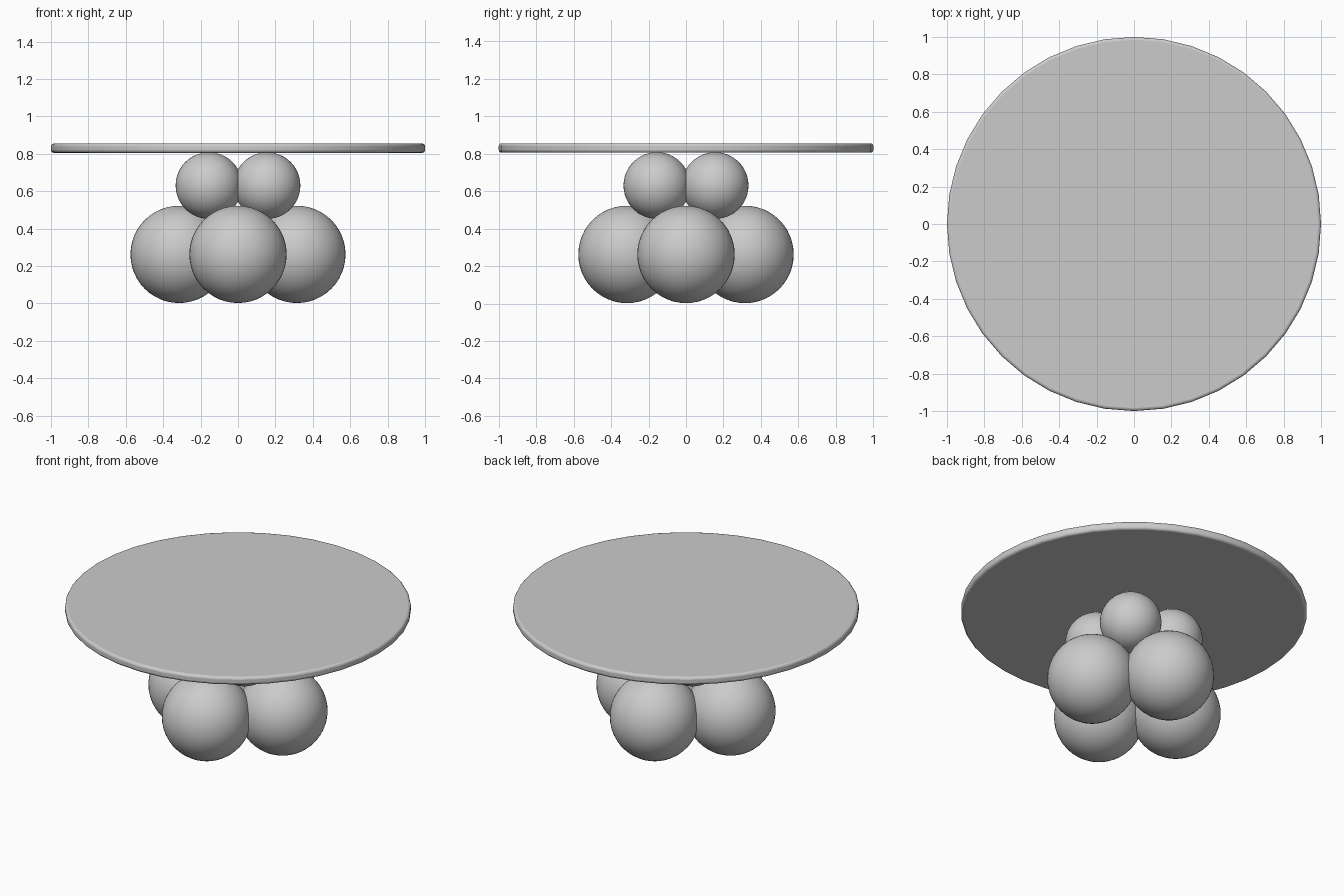
import bpy
from math import cos, sin, pi, radians

if "Cube" in bpy.data.objects:
    bpy.data.objects.remove(bpy.data.objects["Cube"])


def ball(name, r, x, y, z):
    bpy.ops.mesh.primitive_uv_sphere_add(segments=48, ring_count=24, radius=r, location=(x, y, z))
    bpy.context.object.name = name
    bpy.ops.object.shade_smooth()


# Base: four large balls on the axes, four small balls on the diagonals
for i in range(4):
    a = i * pi / 2
    ball(f"large_base_ball_{i + 1}", 0.26, 0.315 * cos(a), 0.315 * sin(a), 0.262)
    d = a + pi / 4
    ball(f"small_upper_ball_{i + 1}", 0.178, 0.22 * cos(d), 0.22 * sin(d), 0.63)

# Round table top with softened rim
bpy.ops.mesh.primitive_cylinder_add(vertices=40, radius=1.0, depth=0.05, location=(0, 0, 0.83))
top = bpy.context.object
top.name = "table_top"
bevel = top.modifiers.new("rim_rounding", 'BEVEL')
bevel.width = 0.015
bevel.segments = 3
bevel.limit_method = 'ANGLE'
bevel.angle_limit = radians(40)
bpy.ops.object.shade_smooth_by_angle(angle=radians(40))
